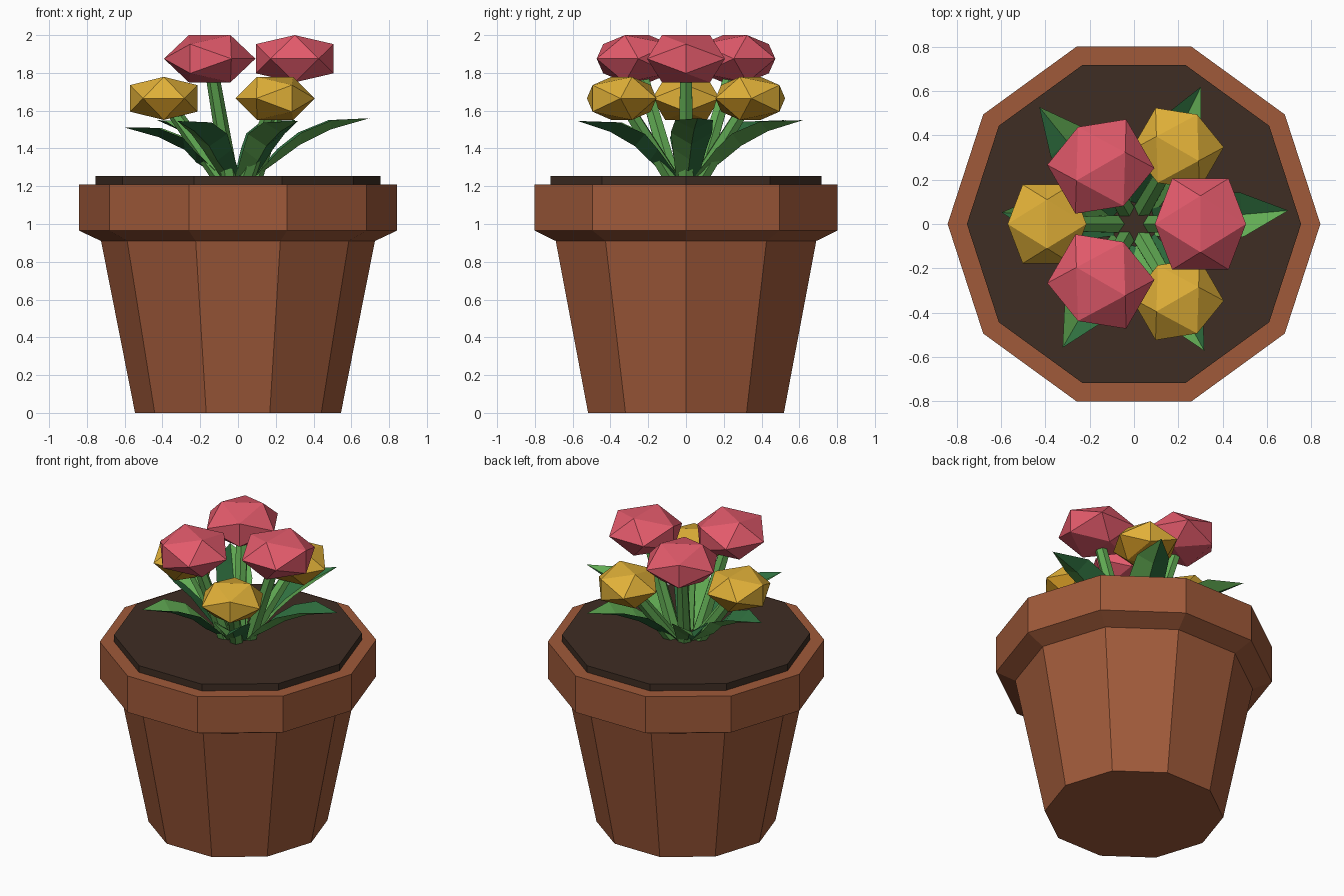
import bpy, bmesh
from math import sin, cos, pi, radians
from mathutils import Vector, Matrix

if "Cube" in bpy.data.objects:
    bpy.data.objects.remove(bpy.data.objects["Cube"])


def material(name, r, g, b):
    lin = [((c / 255 + 0.055) / 1.055) ** 2.4 for c in (r, g, b)]
    m = bpy.data.materials.new(name)
    m.diffuse_color = (*lin, 1)
    m.use_nodes = True
    m.node_tree.nodes["Principled BSDF"].inputs["Base Color"].default_value = m.diffuse_color
    return m


TERRACOTTA = material("terracotta", 160, 90, 58)
SOIL = material("soil brown", 62, 45, 35)
PINK = material("petal pink", 226, 90, 107)
YELLOW = material("petal yellow", 224, 176, 56)
AMBER = material("petal amber", 205, 150, 36)
LIGHT = material("light green", 98, 172, 84)
DARK = material("dark green", 46, 110, 62)


def add(name, bm, *mats):
    me = bpy.data.meshes.new(name)
    bm.to_mesh(me)
    bm.free()
    for m in mats:
        me.materials.append(m)
    ob = bpy.data.objects.new(name, me)
    bpy.context.collection.objects.link(ob)
    return ob


def lathe(name, profile, mat, n=10):
    """Closed solid of revolution from (radius, z) points."""
    bm = bmesh.new()
    rings = [[bm.verts.new((r * cos(2 * pi * i / n), r * sin(2 * pi * i / n), z))
              for i in range(n)] for r, z in profile]
    for a, b in zip(rings, rings[1:]):
        for i in range(n):
            j = (i + 1) % n
            bm.faces.new((a[i], a[j], b[j], b[i]))
    bm.faces.new(rings[0][::-1])
    bm.faces.new(rings[-1])
    return add(name, bm, mat)


def flower_head(name, centre, angle, half, height, mats):
    """Flattened icosahedron, its top edge lying across the stem direction."""
    e = 0.618
    pts = []
    for a in (-1, 1):
        for b in (-1, 1):
            pts += [(0, a * e, b), (a, 0, b * e), (a * e, b, 0)]
    bm = bmesh.new()
    for p in pts:
        bm.verts.new((p[0] * half, p[1] * half, p[2] * height))
    bmesh.ops.convex_hull(bm, input=bm.verts[:])
    bm.normal_update()
    for f in bm.faces:
        if len(mats) > 1 and f.normal.z < -0.1:
            f.material_index = 1
    bmesh.ops.transform(bm, verts=bm.verts[:],
                        matrix=Matrix.Translation(centre) @ Matrix.Rotation(angle, 4, 'Z'))
    add(name, bm, *mats)


def stem(name, start, end):
    d = end - start
    bm = bmesh.new()
    bmesh.ops.create_cone(bm, cap_ends=True, segments=6, radius1=0.045,
                          radius2=0.035, depth=d.length)
    rot = d.to_track_quat('Z', 'Y').to_matrix().to_4x4()
    bmesh.ops.transform(bm, verts=bm.verts[:],
                        matrix=Matrix.Translation((start + end) / 2) @ rot)
    add(name, bm, LIGHT)


def leaf(name, angle, reach, tip_z):
    """Arching blade folded along its midrib, one green on each side."""
    k = (tip_z - 1.24) / 0.32
    s = reach / 0.70
    # (distance, midrib height, half width, edge lift)
    rows = [(0.08, 1.24, 0.06, 0.01), (0.22, 1.24 + 0.10 * k, 0.09, 0.06),
            (0.33 * s, 1.24 + 0.18 * k, 0.11, 0.065),
            (0.49 * s, 1.24 + 0.26 * k, 0.10, 0.05)]
    bm = bmesh.new()
    grid = [[bm.verts.new((r, w * side, z + abs(side) * lift)) for side in (-1, 0, 1)]
            for r, z, w, lift in rows]
    tip = bm.verts.new((reach, 0, tip_z))
    for a, b in zip(grid, grid[1:]):
        for i in (0, 1):
            bm.faces.new((a[i], b[i], b[i + 1], a[i + 1])).material_index = i
    for i in (0, 1):
        bm.faces.new((grid[-1][i], tip, grid[-1][i + 1])).material_index = i
    bmesh.ops.transform(bm, verts=bm.verts[:], matrix=Matrix.Rotation(angle, 4, 'Z'))
    add(name, bm, LIGHT, DARK)


def polar(r, angle, z):
    return Vector((r * cos(angle), r * sin(angle), z))


# Ten-sided pot with a flared rim, and the soil disc
lathe("pot", [(0.545, 0), (0.725, 0.91), (0.842, 0.965), (0.842, 1.21)], TERRACOTTA)
lathe("soil", [(0.755, 1.15), (0.755, 1.255)], SOIL)

# Three tall pink flowers alternating with three low yellow ones
for i in range(6):
    a = i * pi / 3
    if i % 2 == 0:
        kind, r, z, half, h, mats = "pink", 0.30, 1.875, 0.206, 0.125, (PINK,)
    else:
        kind, r, z, half, h, mats = "yellow", 0.393, 1.665, 0.178, 0.114, (YELLOW, AMBER)
    head = polar(r, a, z)
    flower_head(f"{kind}_flower_{i}", head, a, half, h, mats)
    stem(f"{kind}_stem_{i}", polar(0.08, a, 1.23), head)

# Ring of leaves: direction, reach and tip height
for i, (deg, reach, tz) in enumerate([(5, 0.70, 1.56), (64, 0.69, 1.55), (129, 0.68, 1.55),
                                      (175, 0.60, 1.51), (240, 0.645, 1.545),
                                      (299, 0.655, 1.545)]):
    leaf(f"leaf_{i}", radians(deg), reach, tz)
